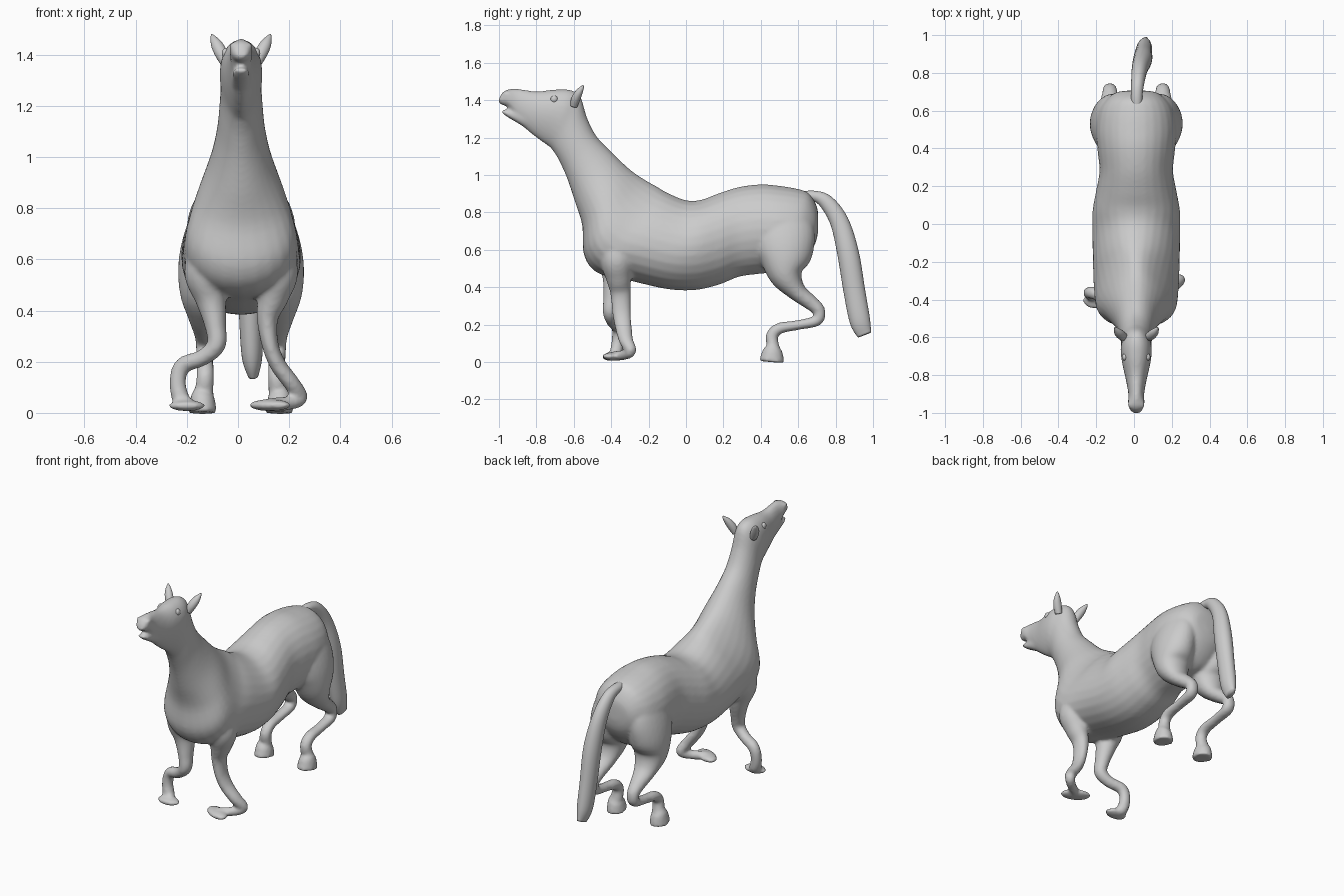
import bpy, bmesh, math
from mathutils import Vector, Matrix

MID = 0.012   # x of the animal's centre plane
N = 28        # points around each cross-section


def smooth_keys(keys, steps=5):
    """Catmull-Rom interpolation through rows of numbers."""
    out = []
    for i in range(len(keys) - 1):
        p = [keys[max(0, min(len(keys) - 1, i + d))] for d in (-1, 0, 1, 2)]
        for s in range(steps):
            t = s / steps
            out.append([0.5 * (2 * b + (c - a) * t + (2 * a - 5 * b + 4 * c - d) * t * t
                               + (3 * b - a - 3 * c + d) * t ** 3) for a, b, c, d in zip(*p)])
    return out + [list(keys[-1])]


def skin(bm, rings):
    vs = [[bm.verts.new(p) for p in r] for r in rings]
    for r, q in zip(vs, vs[1:]):
        for j in range(N):
            bm.faces.new((r[j], r[(j + 1) % N], q[(j + 1) % N], q[j]))
    bm.faces.new(vs[0][::-1])
    bm.faces.new(vs[-1])


def trunk(bm, keys):
    """keys: top y, top z, bottom y, bottom z, half width, pear factor"""
    rings = []
    for ty, tz, by, bz, w, k in smooth_keys(keys):
        ring = []
        for j in range(N):
            a = 2 * math.pi * j / N
            c, s = math.cos(a), math.sin(a)
            ring.append((MID + w * c * (1 - k * s),
                         (ty + by) / 2 + (ty - by) / 2 * s, (tz + bz) / 2 + (tz - bz) / 2 * s))
        rings.append(ring)
    skin(bm, rings)


def tube(bm, keys, side=0):
    """keys: x, y, z, radius across, radius along; side mirrors x about MID"""
    rows = smooth_keys(keys)
    if side:
        rows = [[MID + side * r[0]] + r[1:] for r in rows]
    pts = [Vector(r[:3]) for r in rows]
    ax, rings = Vector((1, 0, 0)), []
    for i, r in enumerate(rows):
        t = (pts[min(i + 1, len(pts) - 1)] - pts[max(i - 1, 0)]).normalized()
        ax = (ax - t * ax.dot(t)).normalized()
        up = t.cross(ax)
        rings.append([pts[i] + ax * (r[3] * math.cos(2 * math.pi * j / N))
                      + up * (r[4] * math.sin(2 * math.pi * j / N)) for j in range(N)])
    skin(bm, rings)


def ball(bm, pos, size, rot=0):
    m = Matrix.Translation(pos) @ Matrix.Rotation(rot, 4, 'Z') @ Matrix.Diagonal((*size, 1))
    bmesh.ops.create_uvsphere(bm, u_segments=24, v_segments=16, radius=1, matrix=m)


def finish(bm, name):
    bmesh.ops.recalc_face_normals(bm, faces=bm.faces)
    me = bpy.data.meshes.new(name)
    bm.to_mesh(me)
    bm.free()
    me.polygons.foreach_set("use_smooth", [True] * len(me.polygons))
    ob = bpy.data.objects.new(name, me)
    bpy.context.collection.objects.link(ob)
    return ob


# head, neck and barrel in one loft from muzzle to rump
body = bmesh.new()
trunk(body, [
    (-0.995, 1.42, -1.003, 1.39, 0.022, 0), (-0.975, 1.447, -0.985, 1.375, 0.036, 0),
    (-0.94, 1.460, -0.95, 1.36, 0.044, 0), (-0.89, 1.460, -0.91, 1.30, 0.042, 0),
    (-0.80, 1.447, -0.85, 1.24, 0.055, -.1), (-0.70, 1.457, -0.78, 1.185, 0.074, -.2),
    (-0.62, 1.455, -0.73, 1.15, 0.082, -.15), (-0.565, 1.42, -0.705, 1.12, 0.08, 0),
    (-0.53, 1.31, -0.675, 1.07, 0.085, 0), (-0.48, 1.21, -0.635, 0.98, 0.095, 0),
    (-0.40, 1.125, -0.595, 0.86, 0.12, .1), (-0.30, 1.03, -0.555, 0.73, 0.165, .25),
    (-0.22, 0.975, -0.545, 0.57, 0.20, .35), (-0.15, 0.935, -0.47, 0.475, 0.215, .3),
    (-0.10, 0.905, -0.30, 0.435, 0.225, .2), (0.0, 0.865, -0.10, 0.39, 0.232, .1),
    (0.08, 0.867, 0.05, 0.385, 0.232, 0), (0.17, 0.90, 0.18, 0.415, 0.213, 0),
    (0.28, 0.935, 0.28, 0.455, 0.195, 0), (0.40, 0.95, 0.38, 0.47, 0.205, 0),
    (0.50, 0.942, 0.48, 0.48, 0.213, 0), (0.60, 0.925, 0.58, 0.50, 0.20, 0),
    (0.66, 0.90, 0.64, 0.55, 0.165, 0), (0.70, 0.83, 0.69, 0.63, 0.11, 0),
    (0.707, 0.77, 0.707, 0.70, 0.03, 0)])
# lower jaw
trunk(body, [
    (-0.987, 1.345, -0.985, 1.333, 0.02, 0), (-0.965, 1.35, -0.955, 1.31, 0.032, 0),
    (-0.92, 1.345, -0.91, 1.283, 0.035, 0), (-0.85, 1.35, -0.84, 1.24, 0.04, 0)])
# hind legs, mirrored
hind = [(.11, .50, .84, .06, .12), (.12, .52, .70, .10, .165), (.135, .53, .58, .11, .15),
        (.14, .535, .47, .10, .095), (.14, .59, .38, .07, .052), (.14, .67, .315, .046, .04),
        (.14, .71, .275, .038, .034), (.14, .70, .222, .036, .03), (.14, .60, .198, .032, .026),
        (.14, .50, .18, .034, .03), (.14, .46, .14, .034, .033), (.145, .465, .085, .038, .034),
        (.15, .463, .06, .047, .053), (.15, .458, .0, .056, .068)]
for s in (-1, 1):
    tube(body, hind, s)
    ball(body, (MID + s * 0.026, -0.955, 1.432), (.02, .024, .018))  # nostril swelling
# front legs, each bent its own way
tube(body, [(-.12, -.37, .68, .06, .08), (-.125, -.38, .55, .085, .09), (-.105, -.38, .44, .06, .065),
            (-.088, -.395, .34, .042, .048), (-.085, -.405, .265, .037, .04),
            (-.14, -.39, .215, .032, .034), (-.215, -.365, .185, .033, .033),
            (-.236, -.365, .12, .032, .032), (-.22, -.375, .05, .034, .034),
            (-.19, -.40, .035, .024, .024)])
ball(body, (-.20, -.405, .028), (.072, .045, .021))
tube(body, [(.145, -.37, .68, .06, .08), (.15, -.37, .55, .085, .09), (.135, -.36, .45, .062, .068),
            (.115, -.35, .37, .042, .055), (.125, -.345, .27, .033, .05), (.155, -.335, .19, .032, .045),
            (.21, -.32, .115, .032, .038), (.243, -.295, .06, .03, .03), (.2, -.33, .038, .027, .027),
            (.12, -.38, .033, .026, .026)])
ball(body, (.125, -.385, .03), (.09, .05, .023), -.5)
horse = finish(body, "horse_body")
rm = horse.modifiers.new("blend", 'REMESH')
rm.mode, rm.voxel_size, rm.use_smooth_shade = 'VOXEL', 0.01, True
sm = horse.modifiers.new("soften", 'SMOOTH')
sm.factor, sm.iterations = 0.5, 6

# tail
bm = bmesh.new()
tube(bm, [(.015, .60, .88, .03, .03), (.015, .68, .888, .03, .028), (.02, .75, .855, .035, .04),
          (.03, .82, .75, .042, .05), (.045, .867, .58, .05, .058), (.05, .90, .38, .046, .058),
          (.055, .93, .22, .04, .055), (.06, .955, .145, .02, .038)])
finish(bm, "tail")

# ears and eyes
for s, label in ((-1, "left"), (1, "right")):
    bm = bmesh.new()
    tube(bm, [(.062, -.60, 1.37, .02, .02), (.078, -.59, 1.405, .025, .024),
              (.096, -.573, 1.44, .022, .02), (.11, -.555, 1.468, .01, .01),
              (.115, -.55, 1.48, .002, .002)], s)
    finish(bm, label + "_ear")
    bm = bmesh.new()
    ball(bm, (MID + s * .061, -.705, 1.405), (.014, .019, .02))
    finish(bm, label + "_eye")
